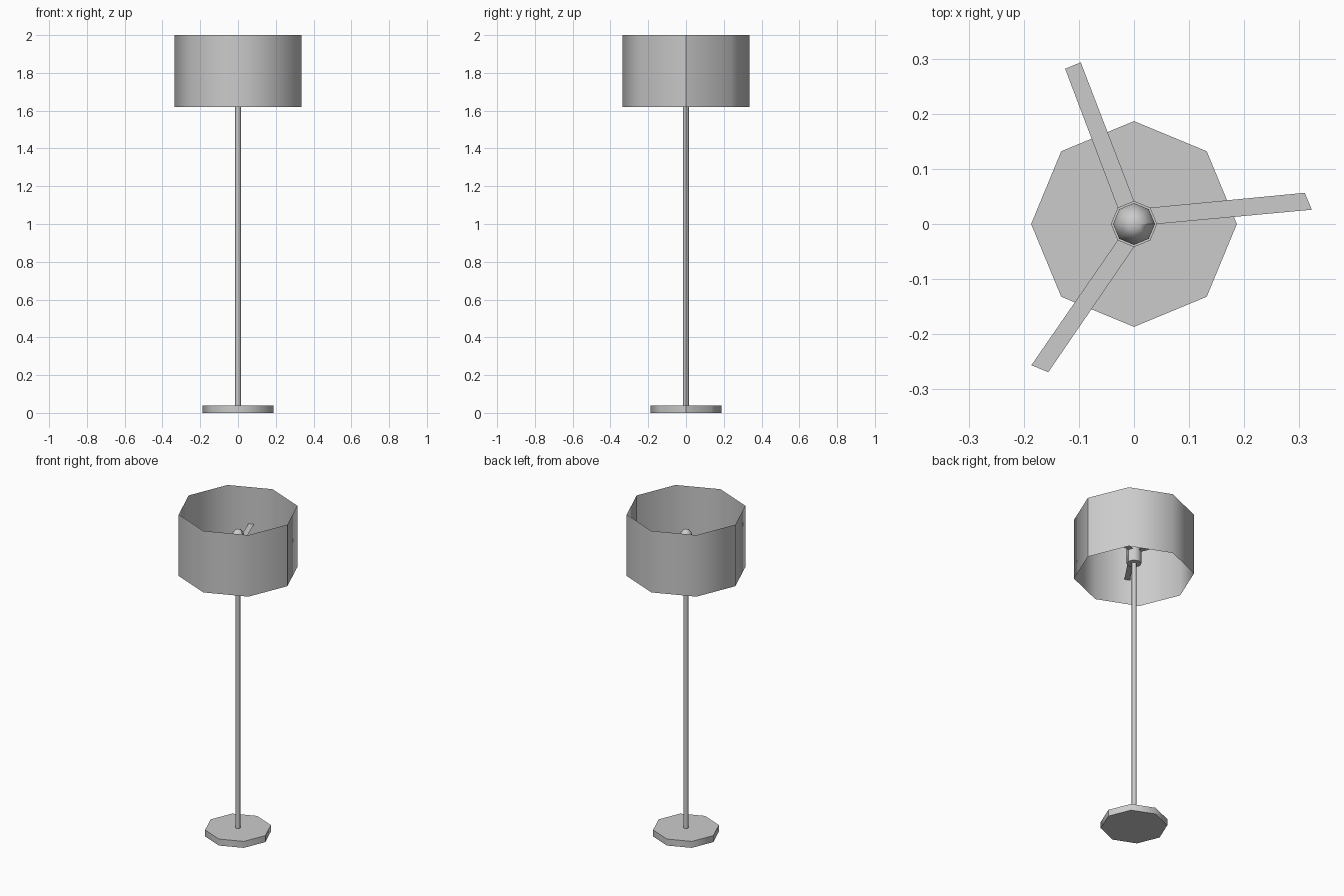
import bpy, bmesh, math

cube = bpy.data.objects.get("Cube")
if cube:
    bpy.data.objects.remove(cube, do_unlink=True)

SIDES = 8
SHADE_R, HUB_R = 0.337, 0.042

grey = bpy.data.materials.new("plain_grey")
grey.use_nodes = True
colour = (0.6, 0.6, 0.6, 1)
grey.diffuse_color = colour
grey.node_tree.nodes["Principled BSDF"].inputs["Base Color"].default_value = colour


def corner(r, i, z):
    a = math.tau * i / SIDES
    return (r * math.cos(a), r * math.sin(a), z)


def finish(name, bm):
    mesh = bpy.data.meshes.new(name)
    bm.to_mesh(mesh)
    bm.free()
    mesh.materials.append(grey)
    ob = bpy.data.objects.new(name, mesh)
    bpy.context.collection.objects.link(ob)
    bpy.ops.object.select_all(action='DESELECT')
    ob.select_set(True)
    bpy.context.view_layer.objects.active = ob
    bpy.ops.object.shade_smooth_by_angle(angle=math.radians(50))


def turned(name, profile, caps=True):
    """Eight-sided turned part from (radius, height) pairs, bottom to top."""
    bm = bmesh.new()
    rings = [[bm.verts.new(corner(r, i, z)) for i in range(SIDES)] for r, z in profile]
    for low, high in zip(rings, rings[1:]):
        for i in range(SIDES):
            j = (i + 1) % SIDES
            bm.faces.new((low[i], low[j], high[j], high[i]))
        bm.edges.get((low[0], high[0])).smooth = False  # seam
    if caps:
        bm.faces.new(rings[0][::-1])
        bm.faces.new(rings[-1])
    finish(name, bm)


def spoke(name, side, start, end, z=1.775):
    """Flat strip from one side of the hub to a stretch of the shade wall."""
    bm = bmesh.new()
    wall = [bm.verts.new(corner(SHADE_R - 0.003, side + k, z)) for k in (0, 1)]
    a, b = wall[0].co.copy(), wall[1].co.copy()
    wall[0].co, wall[1].co = a.lerp(b, start), a.lerp(b, end)
    hub = [bm.verts.new(corner(HUB_R, side + k, z)) for k in (0, 1)]
    bm.faces.new((hub[0], wall[0], wall[1], hub[1]))
    finish(name, bm)


# Foot and stem
turned("base", [(0.187, 0), (0.187, 0.04)])
turned("pole", [(0.015, 0.04), (0.015, 1.72)])

# Socket and bulb
turned("socket", [(HUB_R, 1.70), (HUB_R, 1.80)])
turned("bulb", [(0.038, 1.80), (0.038, 1.835), (0.031, 1.86), (0.021, 1.874), (0.01, 1.88)])

# Open drum shade and its three supports
turned("shade", [(SHADE_R, 1.62), (SHADE_R, 2.0)], caps=False)
spoke("spoke_left", 0, 0.11, 0.24)
spoke("spoke_back", 2, 0.41, 0.53)
spoke("spoke_right", 5, 0.21, 0.34)
